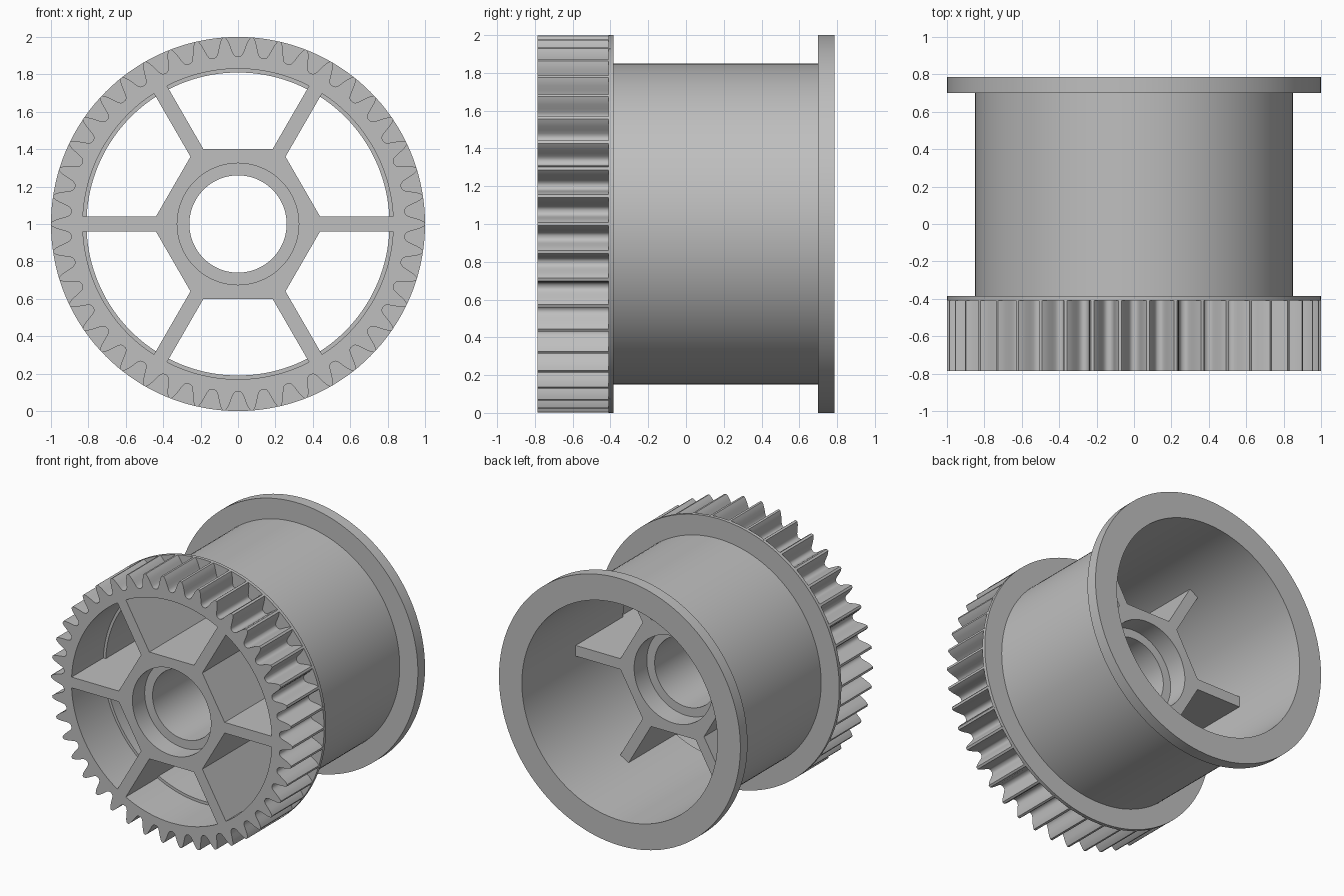
import bpy
import bmesh
from math import cos, sin, tau, pi, radians
from mathutils import Matrix

if "Cube" in bpy.data.objects:
    bpy.data.objects.remove(bpy.data.objects["Cube"])

FRONT, BACK = -0.785, 0.785
HUB_BACK = 0.15
TEETH = 42

grey = bpy.data.materials.new("plain_grey")
grey.use_nodes = True
grey.diffuse_color = (0.52, 0.52, 0.52, 1)
grey.node_tree.nodes["Principled BSDF"].inputs["Base Color"].default_value = (0.52, 0.52, 0.52, 1)


def finish(name, bm):
    """Turn a bmesh into a named, shaded object centred on the wheel axis."""
    bmesh.ops.recalc_face_normals(bm, faces=bm.faces)
    mesh = bpy.data.meshes.new(name)
    bm.to_mesh(mesh)
    bm.free()
    mesh.materials.append(grey)
    obj = bpy.data.objects.new(name, mesh)
    obj.location.z = 1
    bpy.context.collection.objects.link(obj)
    bpy.ops.object.select_all(action='DESELECT')
    obj.select_set(True)
    bpy.context.view_layer.objects.active = obj
    bpy.ops.object.shade_smooth_by_angle(angle=radians(30))
    return obj


def lathe(name, section, angles):
    """Sweep a closed (radius, y) section about y; a radius may depend on the angle."""
    bm = bmesh.new()
    rings = []
    for radius, y in section:
        ring = []
        for a in angles:
            r = radius(a) if callable(radius) else radius
            ring.append(bm.verts.new((r * cos(a), y, r * sin(a))))
        rings.append(ring)
    n = len(angles)
    for k, ring in enumerate(rings):
        after = rings[(k + 1) % len(rings)]
        for i in range(n):
            j = (i + 1) % n
            bm.faces.new((ring[i], ring[j], after[j], after[i]))
    return finish(name, bm)


def even_angles(n):
    return [tau * i / n for i in range(n)]


# Drum with a thin front flange and a thick back flange
lathe("drum", [(0.81, -0.41), (1, -0.41), (1, -0.385), (0.85, -0.385),
               (0.85, 0.7), (1, 0.7), (1, BACK), (0.81, BACK)], even_angles(144))

# Toothed ring: half a valley as (fraction of a pitch, radius), mirrored round the wheel
half_valley = [(0.06, 0.895), (0.14, 0.901), (0.2, 0.914), (0.25, 0.934),
               (0.31, 0.96), (0.37, 0.982), (0.445, 1.0)]
valley = [(-f, r) for f, r in reversed(half_valley)] + half_valley
pitch = tau / TEETH
outline = {(t + 0.5 + f) * pitch: r for t in range(TEETH) for f, r in valley}
lathe("toothed_ring", [(0.83, FRONT), (outline.get, FRONT),
                       (outline.get, -0.4), (0.83, -0.4)], list(outline))


# Hexagonal hub with a stepped bore
def hexagon(a):
    return 0.4 / cos(a % (pi / 3) - pi / 6)


lathe("hub", [(0.325, FRONT), (hexagon, FRONT), (hexagon, HUB_BACK),
              (0.325, HUB_BACK), (0.325, 0.0), (0.26, 0.0),
              (0.26, -0.64), (0.325, -0.64)], even_angles(96))

# Six deep spokes from the hub corners to the rim
inner, outer = 0.43, 0.832
size = (outer - inner, HUB_BACK - FRONT, 0.08)
centre = ((inner + outer) / 2, (HUB_BACK + FRONT) / 2, 0)
for i in range(6):
    bm = bmesh.new()
    bmesh.ops.create_cube(bm, size=1, matrix=Matrix.Rotation(i * pi / 3, 4, 'Y')
                          @ Matrix.Translation(centre) @ Matrix.Diagonal((*size, 1)))
    finish(f"spoke_{i + 1}", bm)
